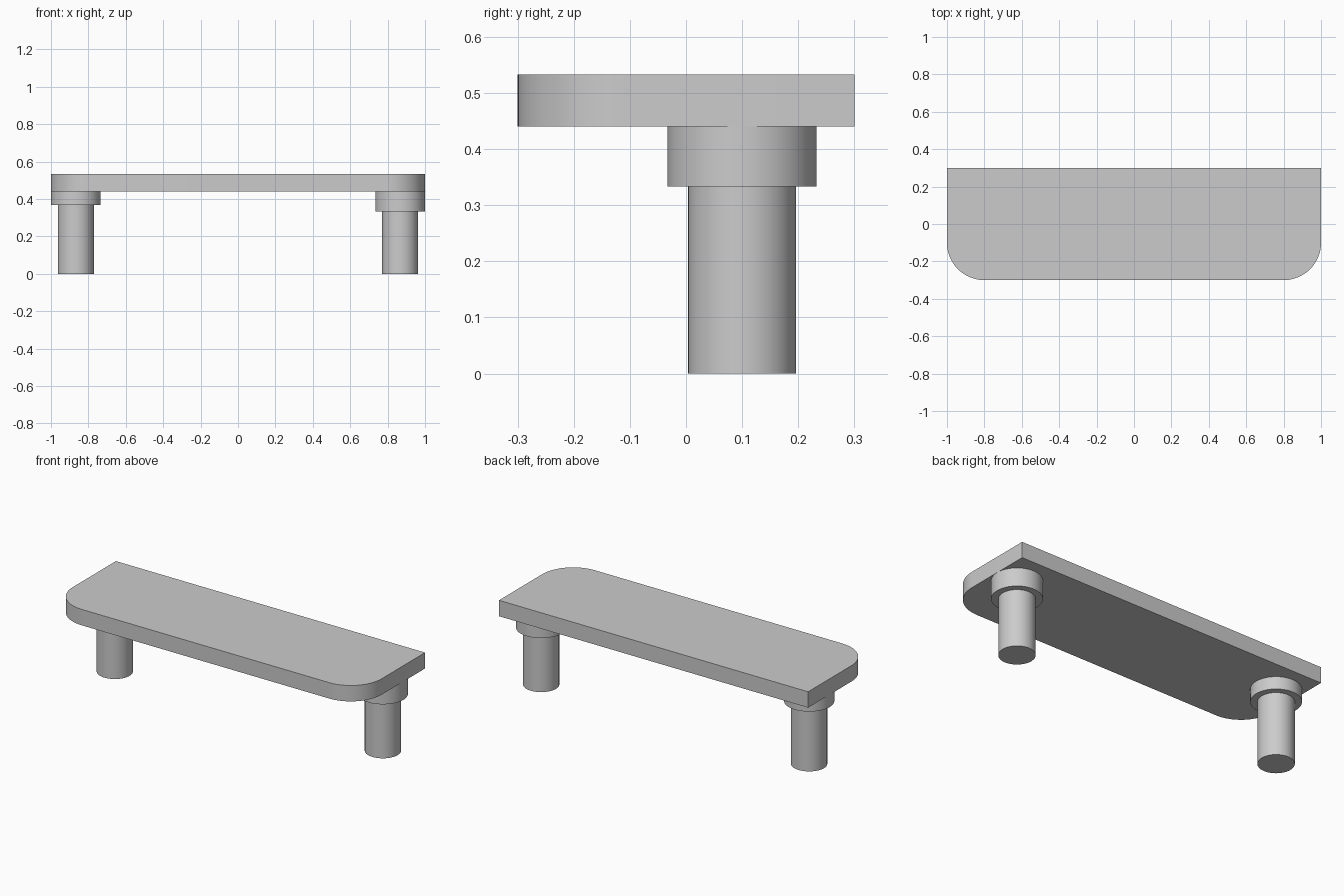
import bpy, bmesh, math

cube = bpy.data.objects.get("Cube")
if cube:
    bpy.data.objects.remove(cube, do_unlink=True)

grey = bpy.data.materials.new("plain grey")
grey.use_nodes = True
colour = (0.6, 0.6, 0.6, 1)
grey.diffuse_color = colour
grey.node_tree.nodes["Principled BSDF"].inputs["Base Color"].default_value = colour

SLAB_BOTTOM, SLAB_TOP = 0.44, 0.533
CORNER = 0.2
HALF_X, HALF_Y = 1.0, 0.3


def finish(obj):
    obj.data.materials.append(grey)
    bpy.ops.object.select_all(action="DESELECT")
    obj.select_set(True)
    bpy.context.view_layer.objects.active = obj
    bpy.ops.object.shade_smooth_by_angle(angle=math.radians(30))


def cylinder(name, x, radius, bottom, top):
    bpy.ops.mesh.primitive_cylinder_add(
        vertices=64, radius=radius, depth=top - bottom,
        location=(x, 0.1, (bottom + top) / 2))
    obj = bpy.context.object
    obj.name = name
    finish(obj)


# Slab: square back corners, rounded front corners
def corner_arc(cx, start, steps=24):
    cy = CORNER - HALF_Y
    angles = [start + math.pi / 2 * i / steps for i in range(steps + 1)]
    return [(cx + CORNER * math.cos(a), cy + CORNER * math.sin(a)) for a in angles]


outline = [(HALF_X, HALF_Y), (-HALF_X, HALF_Y)]
outline += corner_arc(CORNER - HALF_X, math.pi)
outline += corner_arc(HALF_X - CORNER, 1.5 * math.pi)

bm = bmesh.new()
face = bm.faces.new([bm.verts.new((x, y, SLAB_BOTTOM)) for x, y in outline])
extruded = bmesh.ops.extrude_face_region(bm, geom=[face], use_keep_orig=True)
top_verts = [g for g in extruded["geom"] if isinstance(g, bmesh.types.BMVert)]
bmesh.ops.translate(bm, verts=top_verts, vec=(0, 0, SLAB_TOP - SLAB_BOTTOM))
bmesh.ops.recalc_face_normals(bm, faces=bm.faces)
mesh = bpy.data.meshes.new("slab")
bm.to_mesh(mesh)
bm.free()
slab = bpy.data.objects.new("slab", mesh)
bpy.context.collection.objects.link(slab)
finish(slab)

# Pegs with collars; the left collar is deeper
for side, x, collar_bottom in (("left", 0.867, 0.333), ("right", -0.867, 0.367)):
    cylinder(side + "_collar", x, 0.133, collar_bottom, SLAB_BOTTOM)
    cylinder(side + "_peg", x, 0.096, 0, collar_bottom)
